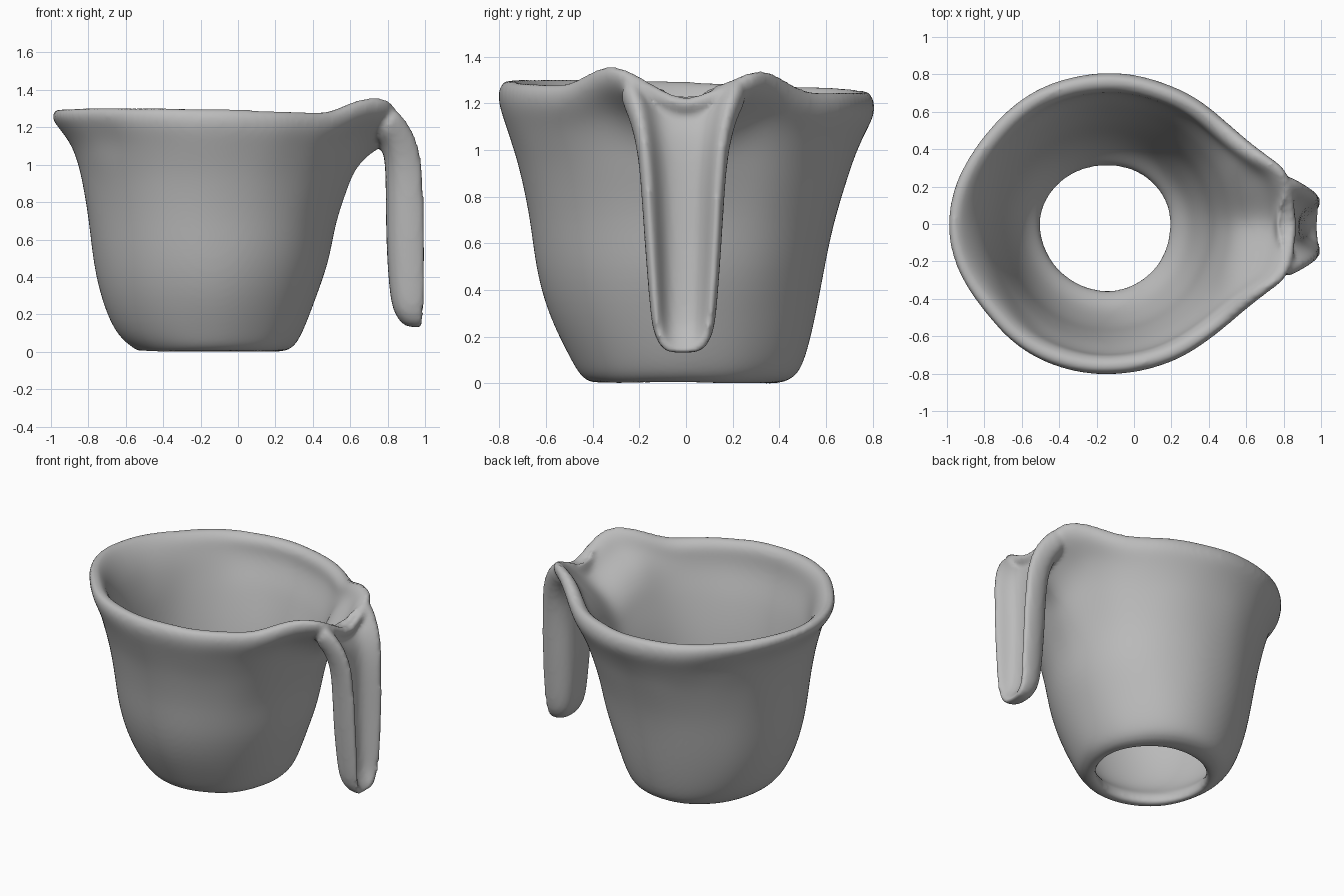
import bpy, bmesh, math
from mathutils import Vector, noise

cube = bpy.data.objects.get("Cube")
if cube:
    bpy.data.objects.remove(cube, do_unlink=True)

clay = bpy.data.materials.new("grey_clay")
clay.use_nodes = True
clay.diffuse_color = (0.5, 0.5, 0.5, 1)
clay.node_tree.nodes["Principled BSDF"].inputs["Base Color"].default_value = (0.5, 0.5, 0.5, 1)

SEGMENTS = 80
CENTRE = -0.14


def bump(value, width):
    return math.exp(-(value / width) ** 2)


def bridge(bm, rings, closed):
    """Skin a list of vertex rings; close it into a tube or cap its ends."""
    count = len(rings[0])
    pairs = list(zip(rings, rings[1:]))
    if closed:
        pairs.append((rings[-1], rings[0]))
    for a, b in pairs:
        for i in range(count):
            j = (i + 1) % count
            bm.faces.new((a[i], a[j], b[j], b[i]))
    if not closed:
        bm.faces.new(rings[0][::-1])
        bm.faces.new(rings[-1])


def finish(bm, name):
    """Give the surface a slight hand-pressed wobble and turn it into an object."""
    bmesh.ops.recalc_face_normals(bm, faces=bm.faces)
    for v in bm.verts:
        v.co += noise.noise_vector(v.co * 4) * 0.005
    mesh = bpy.data.meshes.new(name)
    bm.to_mesh(mesh)
    bm.free()
    obj = bpy.data.objects.new(name, mesh)
    bpy.context.collection.objects.link(obj)
    return obj


# Cup outline: height, left x, right x, front y, back y
outside = [
    (0.0, -0.515, 0.23, -0.385, 0.37),
    (0.02, -0.555, 0.295, -0.445, 0.465),
    (0.1, -0.655, 0.345, -0.49, 0.51),
    (0.3, -0.735, 0.42, -0.59, 0.555),
    (0.5, -0.775, 0.49, -0.645, 0.595),
    (0.7, -0.797, 0.52, -0.665, 0.635),
    (0.9, -0.83, 0.585, -0.712, 0.695),
    (1.0, -0.855, 0.62, -0.742, 0.728),
    (1.1, -0.892, 0.655, -0.777, 0.772),
    (1.18, -0.955, 0.7, -0.805, 0.812),
    (1.25, -1.01, 0.71, -0.808, 0.805),
    (1.295, -0.965, 0.68, -0.765, 0.765),
]
hole = (-0.5, 0.19, -0.355, 0.31)


def inset(row):
    z, left, right, front, back = row
    wall = 0.105 if z > 1.15 else 0.088
    return (z, left + wall, right - wall, front + wall, back - wall)


# Inner wall runs down to a rounded floor around the hole
inside = [inset(row) for row in reversed(outside[3:-1])]
bowl = [(0.15, -0.58, 0.28, -0.44, 0.4), (0.08, *hole), (0.015, *hole)]
profile = outside + inside + bowl


def cup_point(row, angle):
    z, left, right, front, back = row
    c, s = math.cos(angle), math.sin(angle)
    x = (right - CENTRE) * c if c > 0 else (CENTRE - left) * c
    y = back * s if s > 0 else -front * s
    # The lip pulls out into a spout near the top
    grow = min(max((z - 1.0) / 0.2, 0), 1)
    spout = grow * grow * min(0.3 * bump(angle, 0.395), 0.17)
    # The mouth is a little flatter beside the far end
    spout -= 0.025 * grow * bump(abs(angle) - 2.5, 0.35)
    x += spout * c
    y += spout * s
    # Rim rises at both spout shoulders and dips between them
    rim = -0.024 * s - 0.02 * c
    rim += 0.1 * bump(abs(angle) - 0.37, 0.23) - 0.045 * bump(angle, 0.17)
    z += rim * max(z - 0.5, 0) / 0.8
    return Vector((CENTRE + x, y, z))


bm = bmesh.new()
angles = [math.tau * i / SEGMENTS - math.pi for i in range(SEGMENTS)]
bridge(bm, [[bm.verts.new(cup_point(row, a)) for a in angles] for row in profile], True)
cup = finish(bm, "cup")

# Hanging gutter handle: underside x z, edge x z, half width, floor depth
stations = [
    (0.73, 1.14, 0.8, 1.34, 0.295, 0.4),
    (0.765, 1.12, 0.885, 1.28, 0.26, 0.45),
    (0.787, 1.02, 0.965, 1.15, 0.217, 0.47),
    (0.79, 0.88, 1.0, 0.98, 0.187, 0.45),
    (0.79, 0.6, 1.005, 0.64, 0.168, 0.45),
    (0.805, 0.36, 1.005, 0.36, 0.148, 0.5),
    (0.825, 0.23, 1.0, 0.23, 0.135, 0.55),
    (0.865, 0.165, 1.0, 0.165, 0.105, 0.8),
    (0.9, 0.135, 0.995, 0.13, 0.065, 0.9),
]


def gutter_ring(bm, station):
    ux, uz, ex, ez, width, floor = station
    lower, edge = Vector((ux, -0.012, uz)), Vector((ex, -0.012, ez))
    half = [(0.65, 0.02), (1, 0.35), (1, 0.8), (0.88, 1),
            (0.72, 0.93), (0.6, (1 + floor) / 2), (0.4, floor + 0.03)]
    outline = [(0, 0)] + half + [(0, floor)] + [(-y, d) for y, d in reversed(half)]
    return [bm.verts.new(lower.lerp(edge, d) + Vector((0, y * width, 0))) for y, d in outline]


bm = bmesh.new()
bridge(bm, [gutter_ring(bm, s) for s in stations], False)
handle = finish(bm, "handle")

# Round both parts, then fuse them into one soft clay body
for obj in (cup, handle):
    bpy.ops.object.select_all(action="DESELECT")
    obj.select_set(True)
    bpy.context.view_layer.objects.active = obj
    mod = obj.modifiers.new("round", "SUBSURF")
    mod.levels = mod.render_levels = 2
    bpy.ops.object.modifier_apply(modifier=mod.name)

cup.select_set(True)
bpy.context.view_layer.objects.active = cup
bpy.ops.object.join()
cup.name = "cup_with_handle"
fuse = cup.modifiers.new("fuse", "REMESH")
fuse.mode = "VOXEL"
fuse.voxel_size = 0.016
soften = cup.modifiers.new("soften", "SMOOTH")
soften.iterations = 6
for name in ("fuse", "soften"):
    bpy.ops.object.modifier_apply(modifier=name)
cup.data.materials.clear()
cup.data.materials.append(clay)
bpy.ops.object.shade_smooth()

# Stand the cup on the ground
low = min(v.co.z for v in cup.data.vertices)
for v in cup.data.vertices:
    v.co.z -= low
